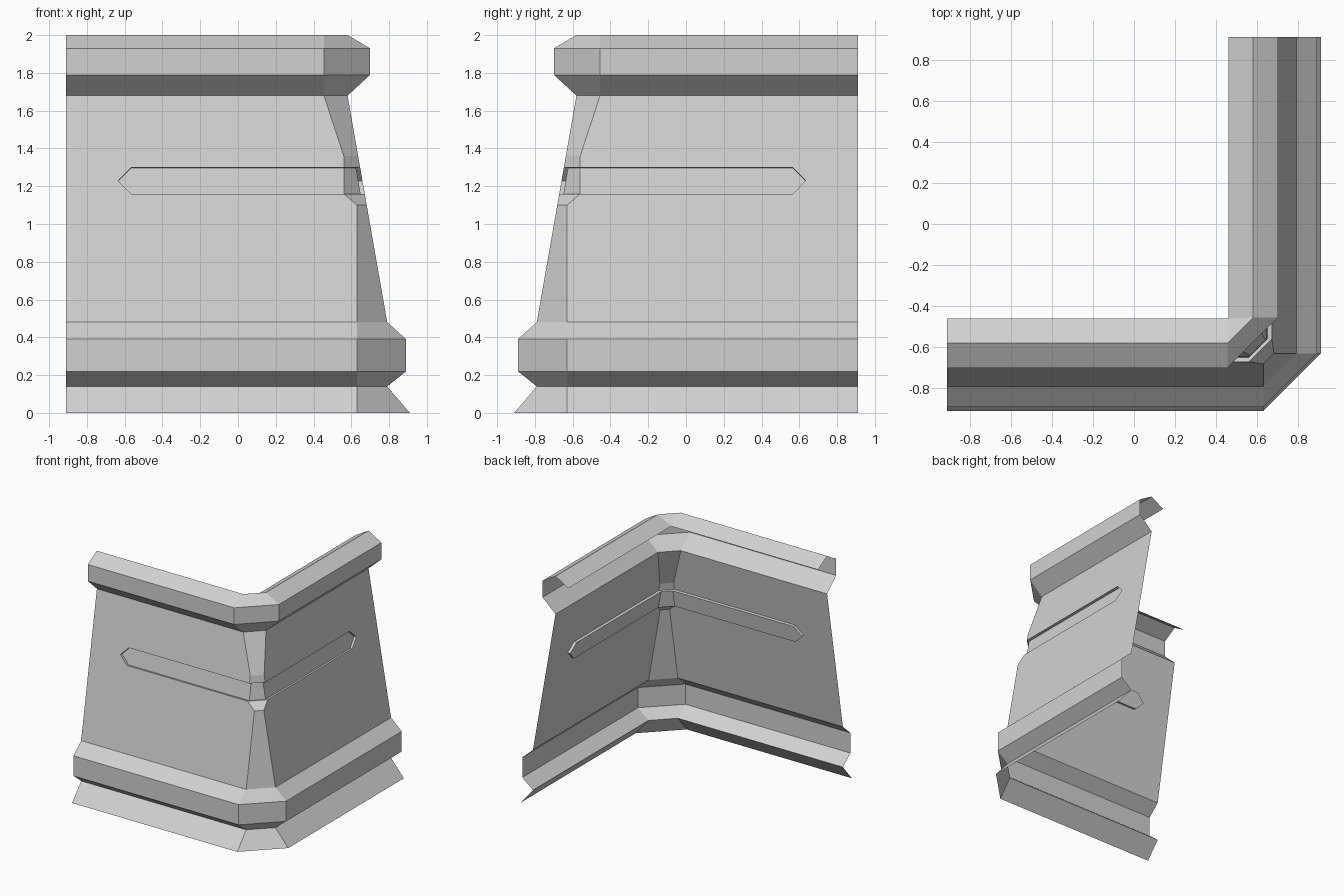
import bpy
import bmesh

cube = bpy.data.objects.get("Cube")
if cube:
    bpy.data.objects.remove(cube)

END = -0.91                      # open end of each wing
GROOVE_END, GROOVE_TIP = -0.565, -0.635
LOW, MID, HIGH = 1.16, 1.23, 1.30  # groove heights
DEPTH = 0.022

# Moulding profiles: (height, distance out from the centre, corner start)
PLINTH = [(0, 0.91, 0.63), (0.14, 0.79, 0.63), (0.22, 0.89, 0.63),
          (0.39, 0.89, 0.63), (0.48, 0.79, 0.63)]
COPING = [(1.68, 0.58, 0.455), (1.79, 0.70, 0.455), (1.93, 0.70, 0.455),
          (2.0, 0.58, 0.455), (1.93, 0.46, 0.46)]
# Corner start along the leaning wall, by height
CORNER = {0.48: 0.63, 1.10: 0.63, LOW: 0.56, HIGH: 0.56, 1.36: 0.56, 1.68: 0.455}

bm = bmesh.new()


def lean(z):
    """Distance out of the leaning wall at a height."""
    return 0.79 - 0.21 * (z - 0.48) / 1.2


def point(u, z, out, side):
    return (out, -u, z) if side else (u, -out, z)


def wall(u, z, inset, side):
    """Point on the wall, pushed in along its normal by the inset."""
    return point(u, z - 0.172 * inset, lean(z) - 0.985 * inset, side)


def face(points):
    bm.faces.new([bm.verts.new(p) for p in points])


def both_wings(make):
    """Add one face to the front wing and its mirror to the side wing."""
    face(make(False))
    face(make(True)[::-1])


# Plinth and coping strips with their chamfered corner
for profile in (PLINTH, COPING):
    for (z0, d0, c0), (z1, d1, c1) in zip(profile, profile[1:]):
        both_wings(lambda s: [point(END, z0, d0, s), point(c0, z0, d0, s),
                              point(c1, z1, d1, s), point(END, z1, d1, s)])
        face([point(c0, z0, d0, False), point(c0, z0, d0, True),
              point(c1, z1, d1, True), point(c1, z1, d1, False)])

# Leaning wall panels below, above and at the end of the groove
lower = [(END, 0.48)] + [(CORNER[z], z) for z in (0.48, 1.10, LOW)] + [(GROOVE_END, LOW), (END, LOW)]
upper = [(END, HIGH), (GROOVE_END, HIGH)] + [(CORNER[z], z) for z in (HIGH, 1.36, 1.68)] + [(END, 1.68)]
end = [(END, LOW), (GROOVE_END, LOW), (GROOVE_TIP, MID), (GROOVE_END, HIGH), (END, HIGH)]
for outline in (lower, upper, end):
    both_wings(lambda s: [wall(u, z, 0, s) for u, z in outline])

# Recessed groove panel and its rim
groove = [(CORNER[HIGH], HIGH), (GROOVE_END, HIGH), (GROOVE_TIP, MID),
          (GROOVE_END, LOW), (CORNER[LOW], LOW)]
both_wings(lambda s: [wall(u, z, DEPTH, s) for u, z in groove])
for a, b in zip(groove, groove[1:]):
    both_wings(lambda s: [wall(*a, 0, s), wall(*a, DEPTH, s),
                          wall(*b, DEPTH, s), wall(*b, 0, s)][::-1])

# Chamfered corner of the wall, with the groove running through it
heights = list(CORNER)
for z0, z1 in zip(heights, heights[1:]):
    inset = DEPTH if z0 == LOW else 0
    face([wall(CORNER[z], z, inset, s)
          for z, s in ((z0, False), (z0, True), (z1, True), (z1, False))])
for z, order in ((LOW, 1), (HIGH, -1)):
    c = CORNER[z]
    face([wall(c, z, 0, False), wall(c, z, 0, True),
          wall(c, z, DEPTH, True), wall(c, z, DEPTH, False)][::order])

bmesh.ops.remove_doubles(bm, verts=bm.verts, dist=0.0005)
bmesh.ops.dissolve_degenerate(bm, edges=bm.edges, dist=0.0005)

mesh = bpy.data.meshes.new("corner_wall")
bm.to_mesh(mesh)
bm.free()

# Plain grey finish
grey = bpy.data.materials.new("light_grey")
grey.use_nodes = True
colour = (0.64, 0.64, 0.64, 1)
grey.diffuse_color = colour
grey.node_tree.nodes["Principled BSDF"].inputs["Base Color"].default_value = colour
mesh.materials.append(grey)

bpy.context.collection.objects.link(bpy.data.objects.new("corner_wall", mesh))
